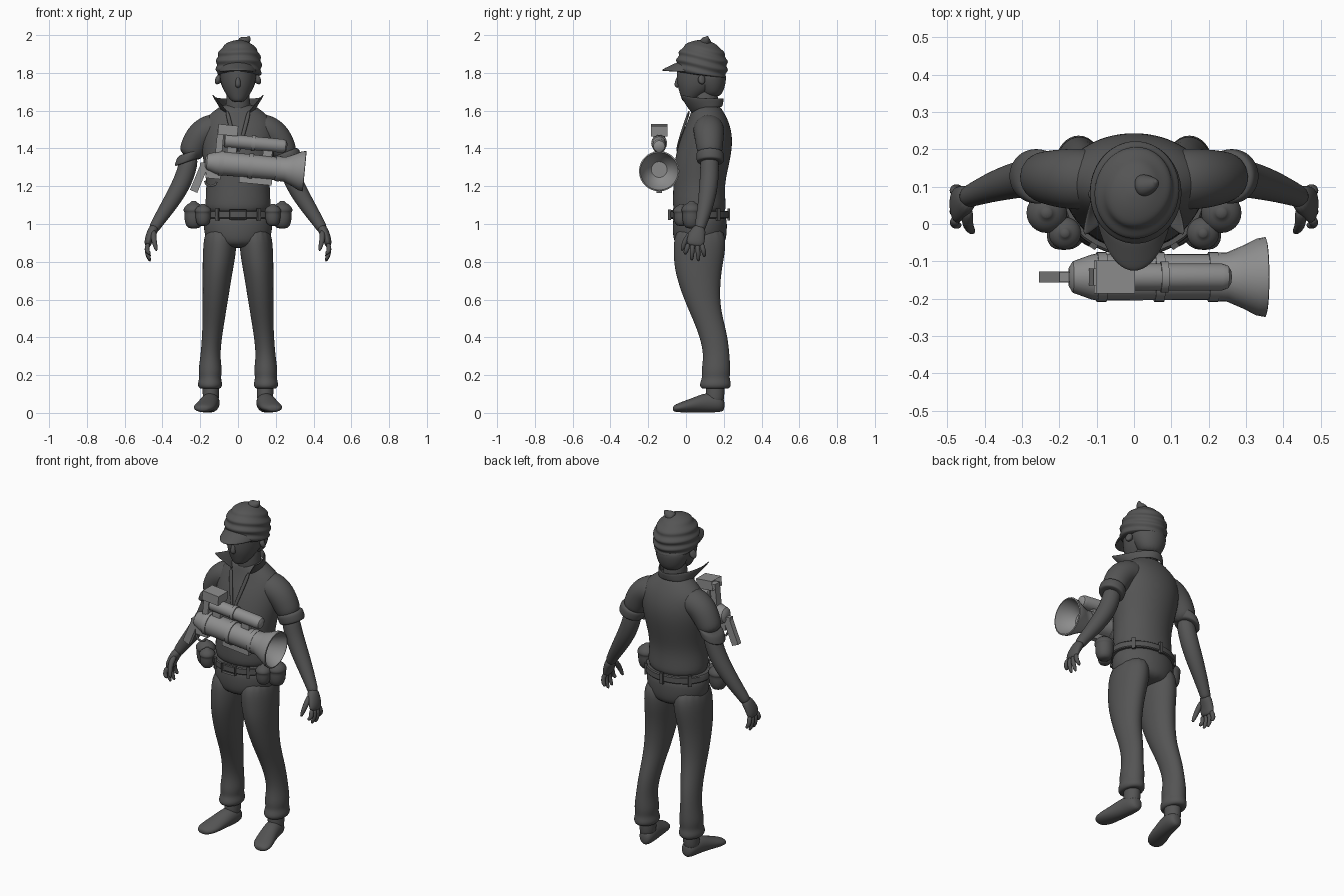
import bpy
import bmesh
from math import sin, cos, pi, radians
from mathutils import Vector, Matrix

default_cube = bpy.data.objects.get("Cube")
if default_cube:
    bpy.data.objects.remove(default_cube)


def material(name, value):
    mat = bpy.data.materials.new(name)
    colour = (value, value, value, 1)
    mat.use_nodes = True
    mat.diffuse_color = colour
    mat.node_tree.nodes["Principled BSDF"].inputs["Base Color"].default_value = colour
    return mat


DARK = material("dark grey", .09)
STEEL = material("steel grey", .27)


def finish(name, bm, mat, levels=0, thickness=0, place=None):
    """Turn a bmesh into a shaded object with its modifiers."""
    bmesh.ops.recalc_face_normals(bm, faces=bm.faces)
    for face in bm.faces:
        face.smooth = True
    for edge in bm.edges:
        edge.smooth = levels > 0 or edge.calc_face_angle(0) < radians(35)
    mesh = bpy.data.meshes.new(name)
    bm.to_mesh(mesh)
    bm.free()
    mesh.materials.append(mat)
    obj = bpy.data.objects.new(name, mesh)
    bpy.context.collection.objects.link(obj)
    if place:
        obj.matrix_world = place
    if thickness:
        solid = obj.modifiers.new("thickness", 'SOLIDIFY')
        solid.thickness = thickness
        solid.offset = 0
    if levels:
        obj.modifiers.new("rounding", 'SUBSURF').levels = levels
        obj.modifiers["rounding"].render_levels = levels
    return obj


def loft(name, rings, mat=DARK, sides=16, levels=2, axis=None, ref=(0, 1, 0),
         wobble=None, place=None):
    """Skin elliptical rings (x, y, z, radius, other radius) along a path."""
    bm = bmesh.new()
    centres = [Vector(ring[:3]) for ring in rings]
    loops = []
    for i, ring in enumerate(rings):
        ahead = centres[min(i + 1, len(rings) - 1)]
        behind = centres[max(i - 1, 0)]
        tangent = Vector(axis) if axis else (ahead - behind).normalized()
        u = Vector(ref).cross(tangent).normalized()
        v = tangent.cross(u)
        loop = []
        for k in range(sides):
            a = 2 * pi * k / sides
            grow = wobble(i, a) if wobble else 1
            offset = u * cos(a) * ring[3] + v * sin(a) * ring[-1]
            loop.append(bm.verts.new(centres[i] + offset * grow))
        loops.append(loop)
    for low, high in zip(loops, loops[1:]):
        for k in range(sides):
            j = (k + 1) % sides
            bm.faces.new((low[k], low[j], high[j], high[k]))
    bm.faces.new(loops[0])
    bm.faces.new(loops[-1])
    return finish(name, bm, mat, levels, place=place)


def stack(name, rings, x=0, **options):
    """Level rings given as (z, y, half width, half depth)."""
    rings = [(x, y, z, rx, ry) for z, y, rx, ry in rings]
    return loft(name, rings, axis=(0, 0, 1), **options)


def sheet(name, rows, thickness):
    bm = bmesh.new()
    grid = [[bm.verts.new(point) for point in row] for row in rows]
    for a, b in zip(grid, grid[1:]):
        for k in range(len(a) - 1):
            bm.faces.new((a[k], a[k + 1], b[k + 1], b[k]))
    return finish(name, bm, DARK, 2, thickness)


def box(name, centre, size, mat=DARK, turn=None, place=None, recess=None):
    bm = bmesh.new()
    bmesh.ops.create_cube(bm, size=1)
    bmesh.ops.scale(bm, vec=size, verts=bm.verts)
    if recess:
        bm.normal_update()
        chosen = [f for f in bm.faces if f.normal.dot(Vector(recess)) > .9]
        bmesh.ops.inset_region(bm, faces=chosen, thickness=.01)
        bmesh.ops.translate(bm, vec=-Vector(recess) * .04, verts=chosen[0].verts)
    if turn:
        bmesh.ops.rotate(bm, matrix=turn, verts=bm.verts)
    bmesh.ops.translate(bm, vec=centre, verts=bm.verts)
    return finish(name, bm, mat, place=place)


# Torso, hips and neck
stack("shirt", [(1.04, .075, .17, .138), (1.1, .07, .18, .145), (1.2, .068, .168, .137),
                (1.3, .078, .182, .15), (1.4, .1, .198, .148), (1.48, .112, .2, .135),
                (1.55, .118, .188, .108), (1.6, .112, .13, .085), (1.64, .105, .07, .065)])
stack("hips", [(1.07, .075, .175, .14), (1, .073, .188, .148), (.92, .073, .18, .145),
               (.87, .073, .12, .12)])
stack("neck", [(1.55, .11, .08, .075), (1.64, .1, .064, .07), (1.74, .1, .06, .07)])

# Head
stack("head", [(1.645, .012, .025, .025), (1.66, .022, .045, .046), (1.7, .048, .074, .085),
               (1.74, .068, .092, .118), (1.8, .08, .102, .132), (1.88, .08, .1, .128),
               (1.93, .08, .07, .09)])
stack("back_hair", [(1.67, .135, .05, .045), (1.71, .135, .08, .068),
                    (1.76, .125, .1, .09), (1.82, .115, .105, .1)])
loft("nose", [(0, -.03, 1.79, .01, .01), (0, -.047, 1.755, .014, .014),
              (0, -.05, 1.733, .017, .016), (0, -.035, 1.725, .01, .01)], sides=8)

# Cap: spiral cloth folds, a twisted tip and a curved brim
folds = 22
cap_rings = []
for i in range(folds):
    t = i / (folds - 1)
    swell = max(.08, (1 - t ** 3.2) ** .5) * (1 + .06 * sin(pi * t))
    cap_rings.append((.004, .08 + .015 * t, 1.785 + .19 * t, .116 * swell, .13 * swell))
loft("cap", cap_rings, sides=28, levels=1, axis=(0, .12, 1),
     wobble=lambda i, a: 1 + .045 * sin(i * 1.25 + a + .8 * sin(2 * a)))
loft("cap_tip", [(.01, .1, 1.95, .04), (.04, .105, 1.97, .03), (.06, .11, 1.982, .014),
                 (.058, .115, 1.995, .005)], sides=8)
angles = [radians(d) for d in range(-80, 81, 20)]
brim = []
for t in (0, .35, .7, 1):
    brim.append([((.104 - .004 * t) * sin(a), .07 - .11 * cos(a) - .09 * t * cos(a),
                  1.8 + .055 * (1 - t) * cos(a) + .012 * t * cos(a)) for a in angles])
sheet("cap_brim", brim, .012)

# Open collar, flaring to raised points at the front
collar = []
for t in (0, .5, 1):
    row = []
    for degrees in range(-150, 151, 25):
        a = radians(degrees)
        front = abs(degrees) / 150
        foot = Vector((.09 * sin(a), .105 + .085 * cos(a), 1.62 - .04 * front ** 2))
        tip = Vector((.14 * sin(a * .6), .07 + .13 * cos(a), 1.665 + .03 * front ** 4))
        row.append(foot.lerp(tip, t))
    collar.append(row)
sheet("collar", collar, .01)

# Belt with buckle and loops
stack("belt", [(1.03, .07, .188, .152), (1.035, .07, .192, .157), (1.065, .07, .19, .156),
               (1.07, .07, .186, .15)], sides=32, levels=0)
box("belt_buckle", (0, -.087, 1.05), (.09, .016, .055), recess=(0, -1, 0)).scale.y = 1
for number, degrees in enumerate((40, 90, 140, 235, 305)):
    a = radians(degrees)
    box(f"belt_loop_{number}", (.19 * cos(a), .07 + .157 * sin(a), 1.05), (.02, .014, .065),
        turn=Matrix.Rotation(a + pi / 2, 3, 'Z'))

# Paired parts
for side, s in (("left", 1), ("right", -1)):
    def limb(part, rings, **options):
        return loft(f"{side}_{part}", [(s * r[0], *r[1:]) for r in rings], **options)

    # Trouser leg with a gathered hem
    limb("trouser_leg", [(.09, .075, 1, .085, .138), (.097, .072, .86, .092, .142),
                         (.108, .062, .75, .081, .126), (.12, .083, .6, .069, .096),
                         (.128, .115, .5, .06, .082), (.138, .148, .4, .054, .075),
                         (.147, .163, .3, .052, .069), (.147, .158, .22, .066, .08),
                         (.148, .158, .185, .056, .072), (.148, .155, .15, .07, .088),
                         (.148, .155, .125, .056, .075), (.148, .155, .13, .035, .04)],
         axis=(0, 0, 1))
    # Foot
    limb("ankle", [(.143, .155, .2, .045, .05), (.143, .155, .1, .045, .05),
                   (.145, .15, .04, .042, .05)], axis=(0, 0, 1))
    limb("foot", [(.138, .205, .042, .022, .03), (.14, .18, .052, .046, .05),
                  (.147, .11, .056, .05, .055), (.163, .04, .042, .055, .04),
                  (.178, -.02, .031, .06, .029), (.186, -.055, .025, .046, .021),
                  (.188, -.07, .022, .022, .012)], axis=(0, -1, 0), ref=(0, 0, 1))
    # Sleeve and rolled cuff
    limb("sleeve", [(.08, .12, 1.5, .08), (.15, .12, 1.505, .084), (.2, .122, 1.47, .08),
                    (.235, .125, 1.41, .072), (.262, .128, 1.35, .062)])
    limb("sleeve_cuff", [(.25, .127, 1.385, .06), (.253, .127, 1.377, .075),
                         (.264, .128, 1.345, .074), (.27, .129, 1.325, .072),
                         (.268, .129, 1.33, .045)], axis=(.33, 0, -.95))
    # Bare arm and hand
    limb("arm", [(.25, .125, 1.38, .05), (.274, .125, 1.27, .051), (.315, .118, 1.18, .05),
                 (.378, .1, 1.08, .041), (.435, .077, .995, .031), (.45, .07, .965, .028)])
    limb("palm", [(.437, .075, .99, .028, .032), (.46, .06, .95, .026, .044),
                  (.475, .05, .91, .022, .05), (.478, .046, .88, .016, .044)])
    for number, (spread, drop) in enumerate(((-.042, .84), (-.014, .805), (.014, .8), (.04, .825))):
        y = .048 + spread * .85
        limb(f"finger_{number}", [(.475, y, .9, .015), (.484, y + spread * .2, .865, .014),
                                  (.478, y + spread * .35, (.865 + drop) / 2, .013),
                                  (.464, y + spread * .4, drop, .008)], sides=8, levels=1)
    limb("thumb", [(.445, .045, .965, .018), (.448, .005, .93, .017), (.44, -.014, .89, .014),
                   (.43, -.022, .855, .008)], sides=8, levels=1)
    # Ear
    limb("ear", [(.09, .075, 1.76, .018, .02), (.108, .085, 1.765, .032, .022),
                 (.116, .09, 1.768, .02, .014)], sides=10)
    # Lapel edge down the shirt opening
    limb("lapel", [(.06, .02, 1.605, .012, .008), (.04, -.01, 1.52, .012, .008),
                   (.015, -.04, 1.43, .01, .006), (.003, -.05, 1.38, .006, .005)], sides=8)
    # Round lidded pouches on the belt
    for part, x, y, size in (("side_pouch", .234, .03, 1), ("front_pouch", .185, -.025, .8)):
        profile = [(-.07, .025), (-.055, .045), (-.01, .054), (.02, .05), (.022, .058),
                   (.04, .056), (.06, .038), (.066, .018), (.078, .016)]
        stack(f"{side}_{part}", [(1.045 + h * size, y, r * size, r * size) for h, r in profile],
              x=s * x, levels=1, sides=12)

# Launcher, modelled along x and then tilted into place
TILT = Matrix.Translation((0, -.142, 1.313)) @ Matrix.Rotation(.095, 4, 'Y')


def barrel(name, height, profile):
    loft(name, [(x, 0, height, r) for x, r in profile], STEEL, sides=28, levels=0,
         axis=(1, 0, 0), place=TILT)


def block(name, x, z, size, **options):
    box(name, (x, 0, z), size, STEEL, place=TILT, **options)


barrel("launcher_tube", 0, [(-.175, .025), (-.165, .042), (-.115, .06), (-.1, .063), (.23, .061)])
barrel("launcher_bell", 0, [(.2, .064), (.25, .066), (.29, .083), (.33, .103), (.353, .107),
                            (.355, .1), (.33, .092), (.29, .07), (.26, .042)])
for number, x in enumerate((-.1, .055, .2)):
    barrel(f"tube_band_{number}", 0, [(x, .062), (x, .067), (x + .025, .067), (x + .025, .062)])
barrel("scope", .122, [(-.085, .03), (-.08, .036), (.225, .036), (.242, .03), (.25, .016)])
barrel("scope_band", .122, [(.06, .036), (.06, .042), (.08, .042), (.08, .036)])
for number, x in enumerate((-.04, .15)):
    block(f"scope_mount_{number}", x, .075, (.05, .03, .05))
block("sight_hood", -.07, .178, (.105, .088, .055), recess=(-1, 0, 0))
block("sight_post", -.108, .115, (.035, .045, .13))
block("under_rail", .1, -.072, (.175, .032, .04))
block("trigger_housing", -.125, -.065, (.08, .03, .04))
block("grip", -.2, -.095, (.042, .03, .14), turn=Matrix.Rotation(.3, 3, 'Y'))
block("grip_mount", -.175, -.03, (.05, .028, .05))

# Trigger guard loop
guard = [(-.135 + .03 * cos(a), 0, -.1 + .025 * sin(a), .006)
         for a in (pi + pi * k / 8 for k in range(9))]
loft("trigger_guard", guard, STEEL, sides=8, levels=0, place=TILT)
